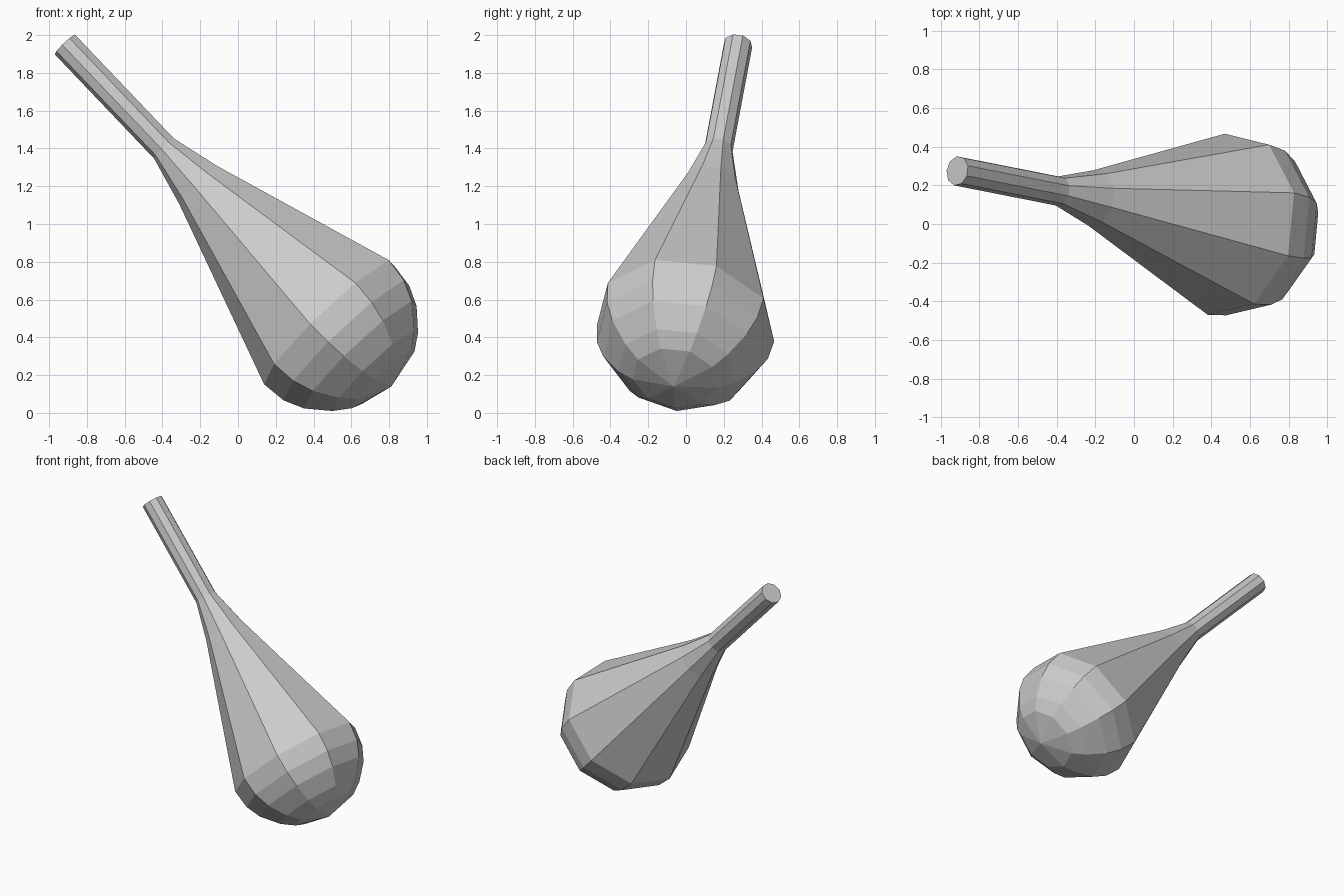
import bpy, bmesh
from math import cos, sin, radians
from mathutils import Vector

if "Cube" in bpy.data.objects:
    bpy.data.objects.remove(bpy.data.objects["Cube"])

SIDES = 9
end = Vector((-0.914, 0.275, 1.951))          # centre of the handle's end cap
tip = Vector((0.812, -0.066, 0.14))           # pole of the rounded head
axis = (tip - end).normalized()
across = Vector((-axis.z, 0, axis.x)).normalized()   # perpendicular, in the xz plane
side = across.cross(axis)
if side.y < 0:
    side = -side

# Profile: (distance along axis, radius)
profile = [(0, 0.077), (0.768, 0.077), (1.035, 0.146), (2.048, 0.48),
           (2.181, 0.464), (2.288, 0.415), (2.402, 0.316), (2.464, 0.23)]

bm = bmesh.new()
rings = []
for t, r in profile:
    ring = []
    for i in range(SIDES):
        a = radians(20) + radians(360 / SIDES) * i
        ring.append(bm.verts.new(end + axis * t + (across * cos(a) + side * sin(a)) * r))
    rings.append(ring)

# Walls of handle, flare and head
for lo, hi in zip(rings, rings[1:]):
    for i in range(SIDES):
        j = (i + 1) % SIDES
        bm.faces.new((lo[i], lo[j], hi[j], hi[i]))

# Flat handle cap and fan closing the head
bm.faces.new(rings[0])
pole = bm.verts.new(tip)
for i in range(SIDES):
    bm.faces.new((rings[-1][i], rings[-1][(i + 1) % SIDES], pole))

bmesh.ops.recalc_face_normals(bm, faces=bm.faces)
mesh = bpy.data.meshes.new("club")
bm.to_mesh(mesh)
bm.free()
bpy.context.collection.objects.link(bpy.data.objects.new("club", mesh))
